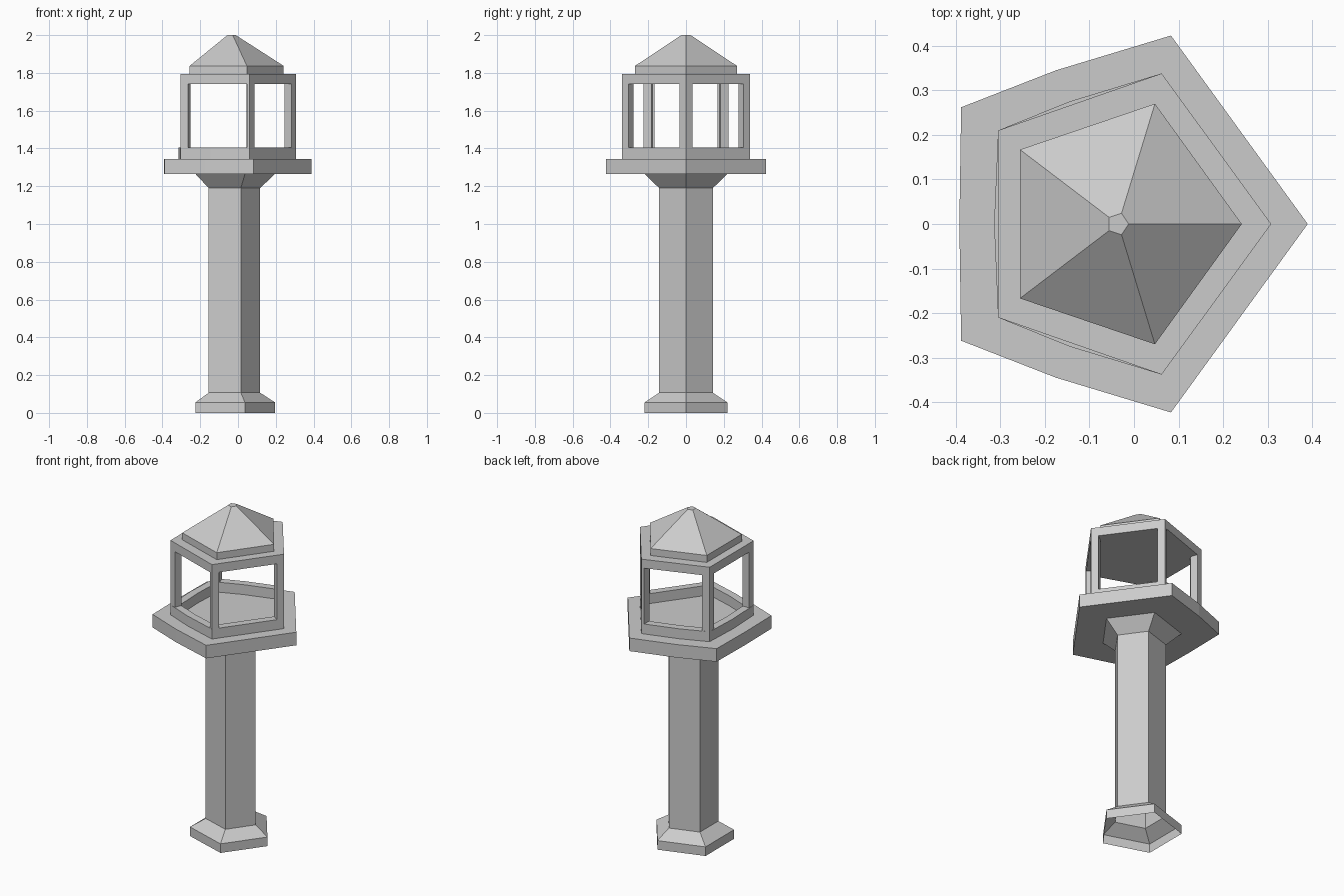
import bpy
from mathutils import Vector

if "Cube" in bpy.data.objects:
    bpy.data.objects.remove(bpy.data.objects["Cube"])


def poly(half):
    """Five-sided outline mirrored across y, counter-clockwise from +x."""
    lower = [(x, -y) for x, y in reversed(half) if y > 0]
    return [Vector(p) for p in half + lower]


def make(name, verts, faces):
    me = bpy.data.meshes.new(name)
    me.from_pydata(verts, [], faces)
    me.update()
    ob = bpy.data.objects.new(name, me)
    bpy.context.collection.objects.link(ob)
    return ob


def loft(name, sections, bottom=True, top=True):
    """Stack outlines of equal length: sections = [(outline, z), ...]."""
    n = len(sections[0][0])
    verts = [(p.x, p.y, z) for outline, z in sections for p in outline]
    faces = [(k * n + i, k * n + (i + 1) % n, (k + 1) * n + (i + 1) % n, (k + 1) * n + i)
             for k in range(len(sections) - 1) for i in range(n)]
    if bottom:
        faces.append(tuple(reversed(range(n))))
    if top:
        faces.append(tuple(range(len(verts) - n, len(verts))))
    return make(name, verts, faces)


def inward(a, b):
    d = (b - a).normalized()
    return Vector((-d.y, d.x))


def inset(outline, t):
    out = []
    for i, p in enumerate(outline):
        n0 = inward(outline[i - 1], p)
        n1 = inward(p, outline[(i + 1) % len(outline)])
        out.append(p + (n0 + n1) * (t / (1 + n0.dot(n1))))
    return out


T = 0.045  # lantern wall thickness

# Hollow column with flared base and capital, open underneath
foot = poly([(0.197, 0), (0.037, 0.22), (-0.226, 0.136)])
shaft = poly([(0.117, 0), (0.015, 0.142), (-0.155, 0.088)])
loft("column", [(foot, 0), (foot, 0.055), (shaft, 0.107), (shaft, 1.19), (foot, 1.266)],
     bottom=False, top=False)

# Gallery deck, back and side edges slightly bowed
deck = poly([(0.39, 0), (0.083, 0.423), (-0.175, 0.345), (-0.388, 0.262), (-0.392, 0)])
loft("gallery_deck", [(deck, 1.266), (deck, 1.345)])

# Low sill wall around the lantern floor
sill = poly([(0.308, 0), (0.062, 0.338), (-0.145, 0.275), (-0.305, 0.21), (-0.314, 0)])
sill_in = inset(sill, T)
loft("lantern_sill", [(sill, 1.345), (sill, 1.405), (sill_in, 1.405), (sill_in, 1.345)],
     bottom=False, top=False)

# Corner posts between the window openings
wall = poly([(0.308, 0), (0.062, 0.338), (-0.305, 0.21)])
wall_in = inset(wall, T)
for i, v in enumerate(wall):
    prev, nxt = wall[i - 1], wall[(i + 1) % 5]
    m0 = 0.016 if i == 4 else 0.042
    m1 = 0.016 if i == 1 else 0.042
    a = v + (prev - v).normalized() * m0
    b = v + (nxt - v).normalized() * m1
    outline = [v, b]
    if m1 > 0.03:
        outline.append(b + inward(v, nxt) * T)
    outline.append(wall_in[i])
    if m0 > 0.03:
        outline.append(a + inward(prev, v) * T)
    outline.append(a)
    loft(f"lantern_post_{i + 1}", [(outline, 1.405), (outline, 1.742)], False, False)

# Lintel band with flat ceiling
loft("lantern_lintel", [(wall, 1.742), (wall, 1.795)])

# Roof: short upright rim, then a steep pyramid cut flat at the tip
eave = poly([(0.242, 0), (0.047, 0.27), (-0.256, 0.167)])
tip = poly([(-0.012, 0), (-0.028, 0.024), (-0.056, 0.015)])
loft("roof", [(eave, 1.795), (eave, 1.837), (tip, 2.0)], bottom=False)
